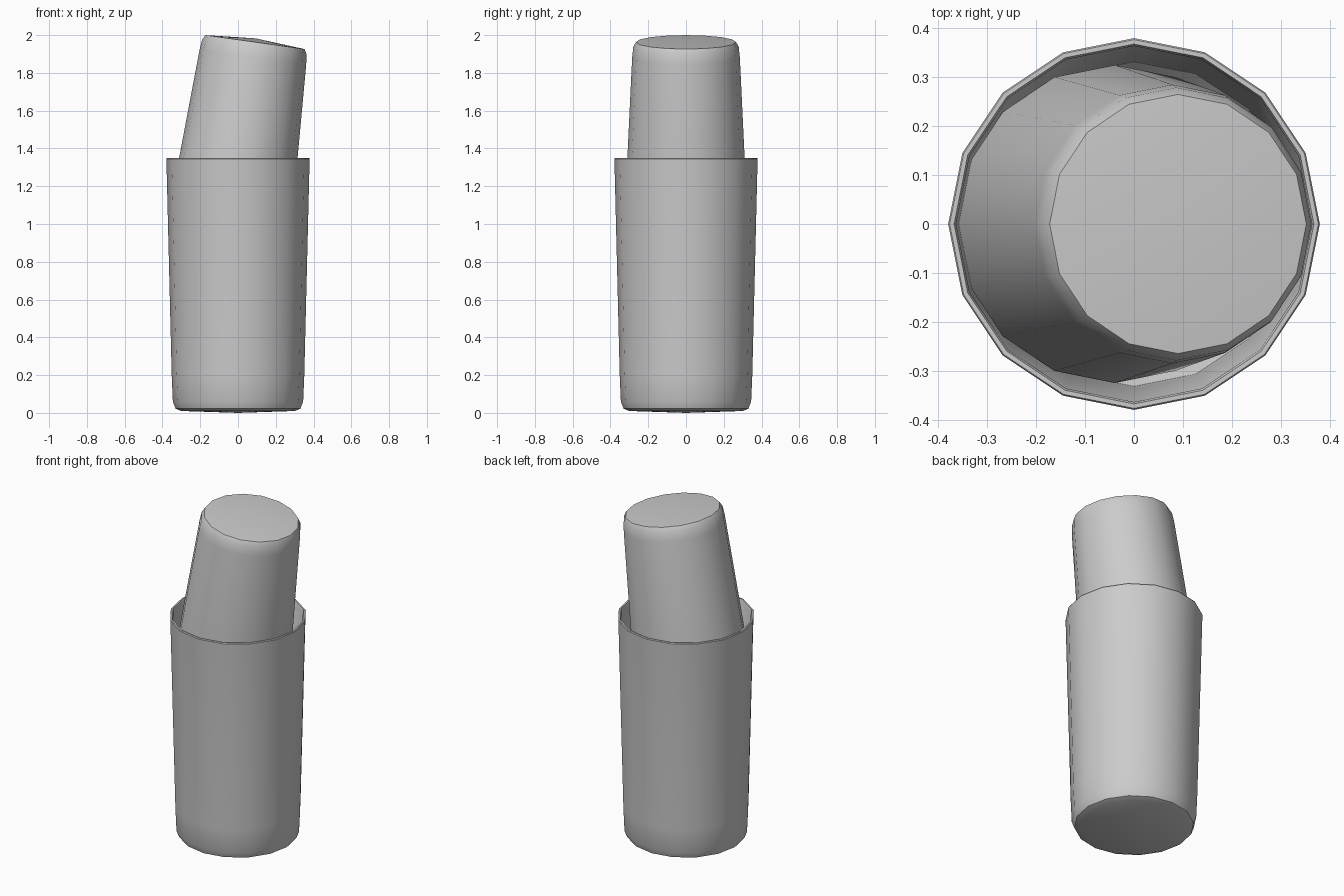
import bpy, bmesh, math
from mathutils import Matrix

if "Cube" in bpy.data.objects:
    bpy.data.objects.remove(bpy.data.objects["Cube"])

SIDES = 16


def lathe(name, profile):
    """Revolve (radius, height) points; both ends lie on the axis."""
    bm = bmesh.new()
    rings = []
    for r, z in profile:
        if r == 0:
            rings.append([bm.verts.new((0, 0, z))] * SIDES)
        else:
            rings.append([bm.verts.new((r * math.cos(2 * math.pi * i / SIDES),
                                        r * math.sin(2 * math.pi * i / SIDES), z))
                          for i in range(SIDES)])
    for a, b in zip(rings, rings[1:]):
        for i in range(SIDES):
            j = (i + 1) % SIDES
            quad = dict.fromkeys([a[i], a[j], b[j], b[i]])
            bm.faces.new(list(quad))
    bmesh.ops.recalc_face_normals(bm, faces=bm.faces)
    mesh = bpy.data.meshes.new(name)
    bm.to_mesh(mesh)
    bm.free()
    ob = bpy.data.objects.new(name, mesh)
    bpy.context.collection.objects.link(ob)
    bpy.ops.object.select_all(action='DESELECT')
    ob.select_set(True)
    bpy.context.view_layer.objects.active = ob
    bpy.ops.object.shade_smooth_by_angle(angle=math.radians(35))
    return ob


# Large upright tin, open at the top
lathe("large_tin", [
    (0, 0), (0.30, 0.01), (0.33, 0.022), (0.345, 0.06), (0.351, 0.2),
    (0.379, 1.335), (0.38, 1.345), (0.377, 1.35), (0.368, 1.35), (0.364, 1.34),
    (0.338, 0.2), (0.332, 0.07), (0.30, 0.03), (0, 0.02)])

# Small inverted tin, its mouth tucked inside the large one and leaning to +x
small = lathe("small_tin", [
    (0, 0.02), (0.265, 0.0), (0.279, -0.025), (0.285, -0.08),
    (0.325, -0.925), (0.325, -0.935), (0.314, -0.935),
    (0.274, -0.08), (0.255, -0.02), (0, 0.005)])
small.matrix_world = (Matrix.Translation((0.09, 0, 1.963))
                      @ Matrix.Rotation(math.radians(8), 4, 'Y'))
